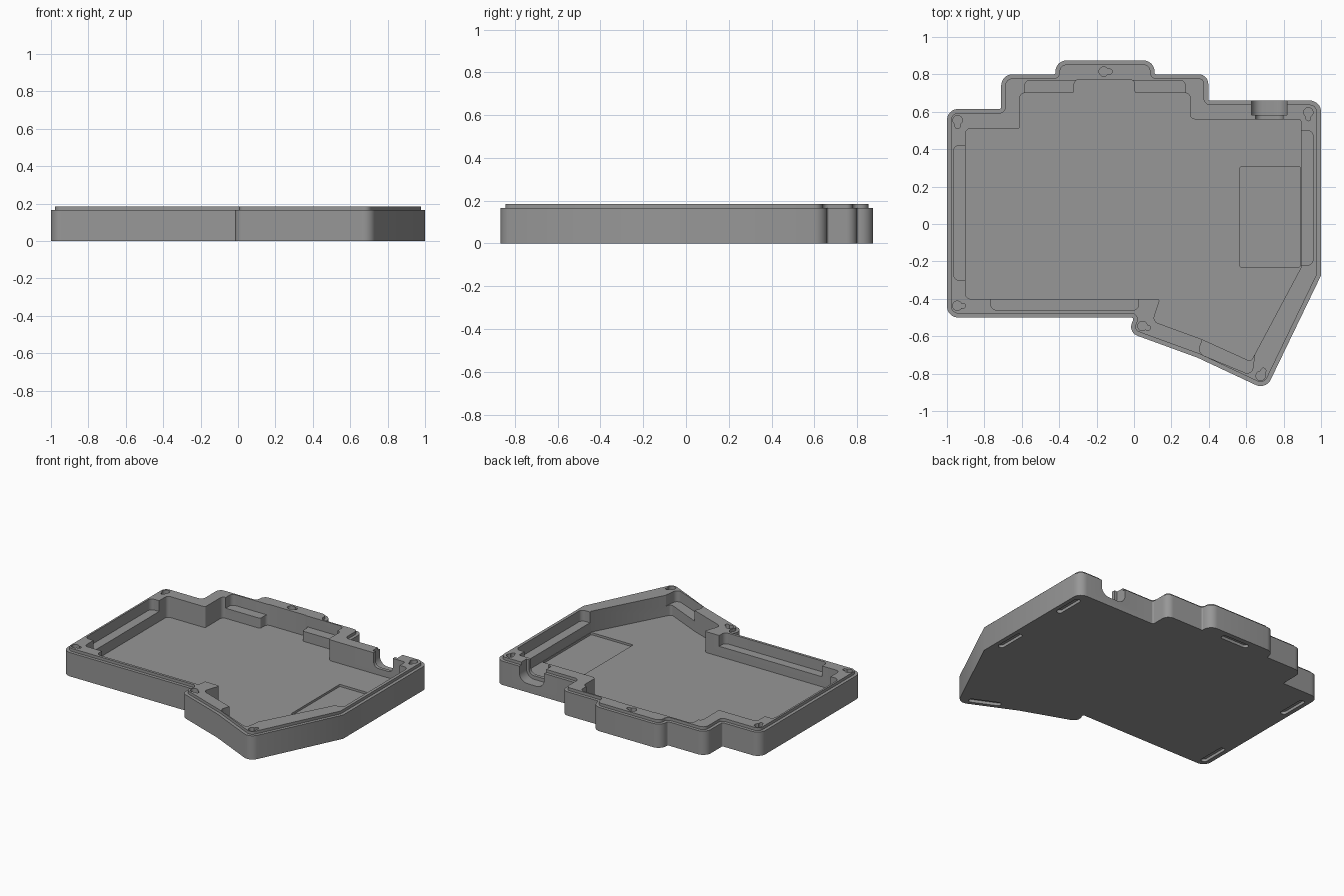
import bpy, bmesh, math
from mathutils import Vector, Matrix

if "Cube" in bpy.data.objects:
    bpy.data.objects.remove(bpy.data.objects["Cube"])

grey = bpy.data.materials.new("case_grey")
grey.diffuse_color = (0.31, 0.31, 0.31, 1)
grey.use_nodes = True
grey.node_tree.nodes["Principled BSDF"].inputs["Base Color"].default_value = grey.diffuse_color


def corner(pts, i):
    a, b, c = (Vector(pts[(i + k) % len(pts)][:2]) for k in (-1, 0, 1))
    d0, d1 = (b - a).normalized(), (c - b).normalized()
    turn = math.atan2(d0.x * d1.y - d0.y * d1.x, d0.dot(d1))
    return b, d0, d1, turn


def inset(pts, d):
    """Offset a counter-clockwise outline inward, keeping arcs concentric."""
    out = []
    for i, p in enumerate(pts):
        b, d0, d1, turn = corner(pts, i)
        n0, n1 = Vector((-d0.y, d0.x)), Vector((-d1.y, d1.x))
        q = b + (n0 + n1) * d / (1 + n0.dot(n1))
        r = p[2] if p[2] == 0 else max(0.005, p[2] - math.copysign(d, turn))
        out.append((q.x, q.y, r))
    return out


def rounded(pts, seg=8):
    """Replace each (x, y, radius) corner with an arc."""
    out = []
    for i, p in enumerate(pts):
        b, d0, d1, turn = corner(pts, i)
        if p[2] == 0:
            out.append(b)
            continue
        t = p[2] * math.tan(abs(turn) / 2)
        start = b - d0 * t
        s = math.copysign(1, turn)
        centre = start + Vector((-d0.y, d0.x)) * p[2] * s
        for k in range(seg + 1):
            out.append(centre + Matrix.Rotation(turn * k / seg, 2) @ (start - centre))
    return out


def loft(name, loops):
    """Closed solid from stacked (outline, z) loops."""
    bm = bmesh.new()
    rings = [[bm.verts.new((p[0], p[1], z)) for p in o] for o, z in loops]
    n = len(rings[0])
    for lo, hi in zip(rings, rings[1:]):
        for i in range(n):
            j = (i + 1) % n
            bm.faces.new((lo[i], lo[j], hi[j], hi[i]))
    bm.faces.new(rings[0][::-1])
    bm.faces.new(rings[-1])
    bmesh.ops.recalc_face_normals(bm, faces=bm.faces)
    me = bpy.data.meshes.new(name)
    bm.to_mesh(me)
    bm.free()
    me.materials.append(grey)
    ob = bpy.data.objects.new(name, me)
    bpy.context.collection.objects.link(ob)
    return ob


def box(x0, x1, y0, y1, r):
    return [(x0, y0, r), (x1, y0, r), (x1, y1, r), (x0, y1, r)]


def cut(outline, z0, z1=0.3, matrix=None):
    """Subtract a prism from the case."""
    c = loft("cutter", [(outline, z0), (outline, z1)])
    if matrix:
        c.data.transform(matrix)
    m = case.modifiers.new("cut", 'BOOLEAN')
    m.operation, m.solver, m.object = 'DIFFERENCE', 'EXACT', c
    bpy.context.view_layer.objects.active = case
    bpy.ops.object.modifier_apply(modifier=m.name)
    bpy.data.objects.remove(c)


# Case body with a stepped lip around the rim
R = 0.06
outer = [(-1, -.5, R), (0, -.5, .01), (-.03, -.58, .05), (.34, -.715, 0),
         (.705, -.886, R), (1, -.275, 0), (1, .66, R), (.397, .66, .01),
         (.397, .80, .05), (.11, .80, .01), (.11, .875, R), (-.42, .875, R),
         (-.42, .80, .01), (-.71, .80, R), (-.71, .615, .01), (-1, .615, R)]
lip = rounded(inset(outer, .022))
body = rounded(outer)
case = loft("keyboard_case", [(body, 0), (body, .165), (lip, .165), (lip, .185)])

# Main cavity
r = .025
cavity = [(-.9, -.4, r), (.14, -.4, .012), (.10, -.52, .03), (.36, -.615, 0),
          (.625, -.735, .02), (.892, -.235, 0), (.892, .56, .012), (.30, .56, r),
          (.30, .70, r), (.003, .70, .012), (.003, .772, r), (-.32, .772, r),
          (-.32, .70, .012), (-.61, .70, r), (-.61, .51, .012), (-.9, .51, r)]
cut(rounded(cavity), .04)

# Shallow pocket in the floor
cut(rounded(box(.567, .889, -.23, .307, .008)), .025, .1)

# Ledges stepped into the walls
for ledge in (box(-.965, -.85, -.30, .42, .03), box(.8, .957, -.22, .50, .03),
              box(-.765, .025, -.46, -.35, .03), box(-.585, .275, .66, .768, .03),
              [(.34, -.69, .04), (.63, -.81, .03), (.645, -.70, 0), (.38, -.58, 0)]):
    cut(rounded(ledge), .11)

# Connector recess in the back wall and the port through it
upright = Matrix.Rotation(math.pi / 2, 4, 'X')
cut(rounded([(.627, .06, .06), (.818, .06, .06), (.818, .3, 0), (.627, .3, 0)]),
    -.8, -.583, upright)
cut(rounded([(.65, .085, .035), (.797, .085, .035), (.797, .3, 0), (.65, .3, 0)]),
    -.7, -.5, upright)

# Keyhole-shaped screw holes: x, y, direction of the tail in degrees
for x, y, a in ((-.943, .555, -90), (.932, .597, -90), (-.162, .815, 0),
                (-.945, -.437, 0), (.045, -.545, -20), (.677, -.812, 62)):
    place = Matrix.Translation((x, y, 0)) @ Matrix.Rotation(math.radians(a), 4, 'Z')
    cut(rounded(box(-.025, .025, -.025, .025, .0248)), .07, .3, place)
    cut(rounded(box(0, .045, -.013, .013, .0125)), .07, .31, place)

# Slots for feet in the underside: x, y, angle
for x, y, a in ((.95, .49, 90), (.95, -.08, 90), (-.95, -.36, 90),
                (-.95, .42, 90), (-.14, .82, 0), (.575, -.775, -25)):
    place = Matrix.Translation((x, y, 0)) @ Matrix.Rotation(math.radians(a), 4, 'Z')
    cut(rounded(box(-.105, .105, -.02, .02, .019)), -.1, .02, place)

# Smooth the rounded corners, keep the edges crisp
bpy.ops.object.select_all(action='DESELECT')
case.select_set(True)
bpy.context.view_layer.objects.active = case
bpy.ops.object.shade_smooth_by_angle(angle=math.radians(30))
